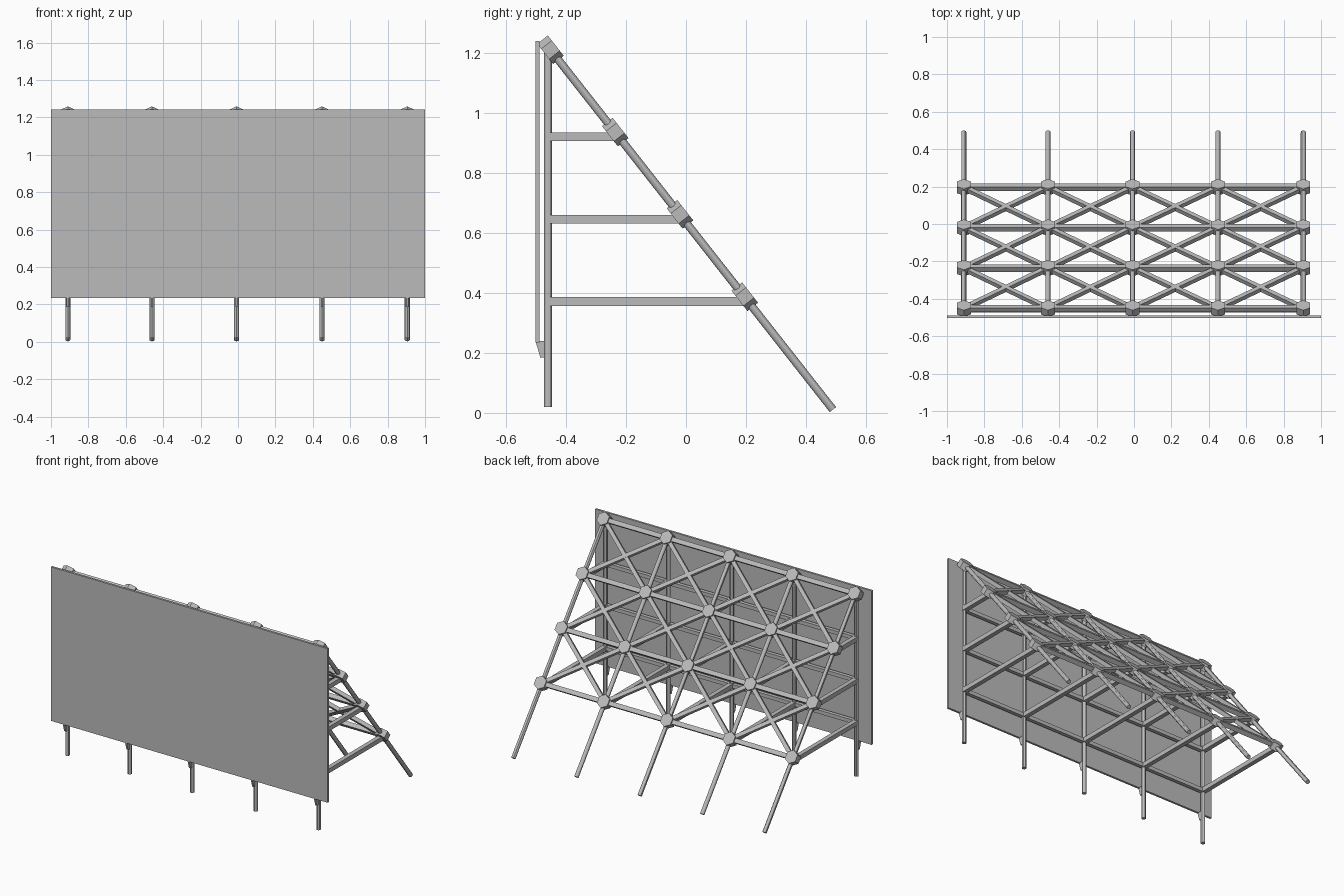
import bpy
import bmesh
from mathutils import Matrix, Vector

cube = bpy.data.objects.get("Cube")
if cube:
    bpy.data.objects.remove(cube, do_unlink=True)

steel = bpy.data.materials.new("light grey steel")
steel.use_nodes = True
GREY = (0.5, 0.5, 0.5, 1)
steel.diffuse_color = GREY
steel.node_tree.nodes["Principled BSDF"].inputs["Base Color"].default_value = GREY


def finish(name, bm, smooth=False):
    mesh = bpy.data.meshes.new(name)
    bmesh.ops.recalc_face_normals(bm, faces=bm.faces)
    bm.to_mesh(mesh)
    bm.free()
    mesh.materials.append(steel)
    obj = bpy.data.objects.new(name, mesh)
    bpy.context.collection.objects.link(obj)
    if smooth:
        bpy.ops.object.select_all(action="DESELECT")
        obj.select_set(True)
        bpy.context.view_layer.objects.active = obj
        bpy.ops.object.shade_smooth_by_angle()
    return obj


def frame(p, q, up):
    """Matrix at the middle of p-q: local z runs along it, local y towards up."""
    z = (q - p).normalized()
    x = up.cross(z).normalized()
    m = Matrix((x, z.cross(x), z)).transposed().to_4x4()
    m.translation = (p + q) / 2
    return m


def bar(name, p, q, up, size):
    bm = bmesh.new()
    scale = Matrix.Diagonal((size, size, (q - p).length, 1))
    bmesh.ops.create_cube(bm, size=1, matrix=frame(p, q, up) @ scale)
    return finish(name, bm)


def rod(name, p, q, up, radius, sides=12, smooth=True):
    bm = bmesh.new()
    bmesh.ops.create_cone(bm, cap_ends=True, segments=sides, radius1=radius, radius2=radius,
                          depth=(q - p).length, matrix=frame(p, q, up))
    return finish(name, bm, smooth)


COLUMNS = (-0.91, -0.46, -0.008, 0.449, 0.905)
POST_Y = -0.46
TOP, FOOT = Vector((0, -0.452, 1.211)), Vector((0, 0.49, 0.011))
STEP = Vector((0, 0.216, -0.2745))
SLOPE = (FOOT - TOP).normalized()
NORMAL = Vector((0, -SLOPE.z, SLOPE.y))
UP, SIDE = Vector((0, 0, 1)), Vector((1, 0, 0))


def node(col, row):
    return TOP + STEP * row + SIDE * COLUMNS[col]


# Front board
bm = bmesh.new()
bmesh.ops.create_cube(bm, size=1, matrix=Matrix.Translation((0, -0.495, 0.738))
                      @ Matrix.Diagonal((2, 0.014, 1.006, 1)))
finish("board", bm)

for c, x in enumerate(COLUMNS):
    # Upright post and sloping leg
    rod("post", Vector((x, POST_Y, 0.02)), Vector((x, POST_Y, 1.21)), SIDE, 0.0135)
    rod("sloping_leg", node(c, 0), FOOT + SIDE * x, NORMAL, 0.0135)

    # Tapered bracket under the board
    bm = bmesh.new()
    profile = ((-0.502, 0.24), (-0.486, 0.185), (-0.465, 0.185), (-0.465, 0.24))
    face = bm.faces.new([bm.verts.new((x - 0.006, y, z)) for y, z in profile])
    ext = bmesh.ops.extrude_face_region(bm, geom=[face])
    bmesh.ops.translate(bm, vec=SIDE * 0.012,
                        verts=[v for v in ext["geom"] if isinstance(v, bmesh.types.BMVert)])
    finish("bracket", bm)

    for r in range(4):
        # Hexagonal joint, a corner pointing up the slope
        n = node(c, r)
        rod("hex_joint", n - NORMAL * 0.0225, n + NORMAL * 0.0225, SLOPE, 0.043, 6, False)
        back = Vector((x, POST_Y, n.z - 0.016))
        if r:
            bar("strut", back, Vector((x, n.y, back.z)), UP, 0.029)
        if c < 4:
            # Rails between joints and between posts
            bar("slope_rail", n, node(c + 1, r), NORMAL, 0.028)
            if r:
                bar("post_rail", back, Vector((COLUMNS[c + 1], POST_Y, back.z)), UP, 0.024)
            if r < 3:
                # Crossed braces
                bar("brace", n, node(c + 1, r + 1), NORMAL, 0.025)
                bar("brace", node(c + 1, r), node(c, r + 1), NORMAL, 0.0245)
